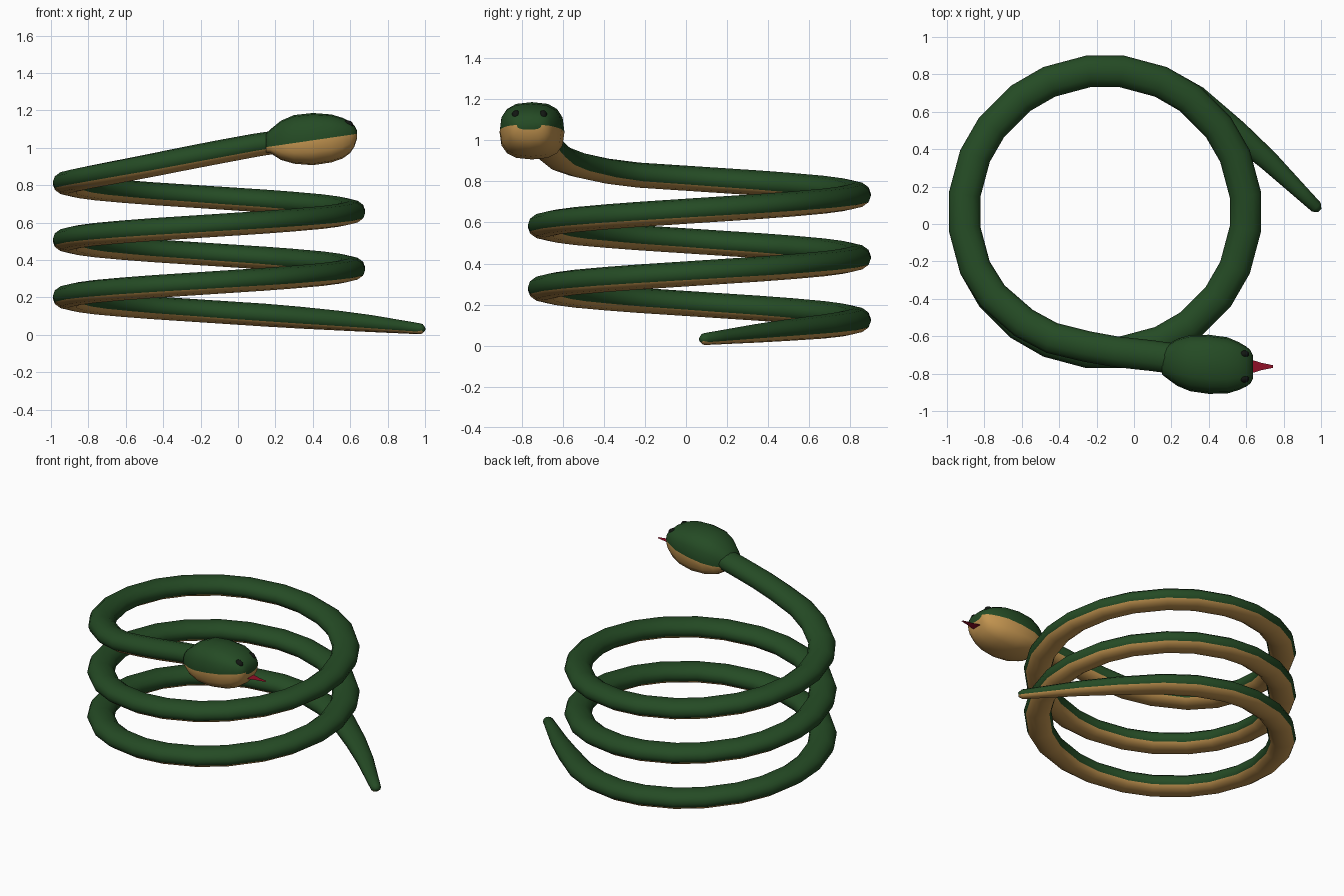
import bpy, bmesh
from math import sin, cos, pi, radians, copysign
from mathutils import Vector

if "Cube" in bpy.data.objects:
    bpy.data.objects.remove(bpy.data.objects["Cube"])


def material(name, rgb):
    m = bpy.data.materials.new(name)
    m.diffuse_color = (*rgb, 1)
    m.use_nodes = True
    m.node_tree.nodes["Principled BSDF"].inputs["Base Color"].default_value = m.diffuse_color
    return m


GREEN = material("green_scales", (0.018, 0.07, 0.018))
BELLY = material("tan_belly", (0.55, 0.30, 0.08))
BLACK = material("black", (0.006, 0.008, 0.006))
RED = material("red", (0.28, 0.005, 0.02))


def finish(bm, name, mats):
    bmesh.ops.recalc_face_normals(bm, faces=bm.faces)
    for f in bm.faces:
        f.smooth = True
    me = bpy.data.meshes.new(name)
    bm.to_mesh(me)
    bm.free()
    for m in mats:
        me.materials.append(m)
    ob = bpy.data.objects.new(name, me)
    bpy.context.collection.objects.link(ob)
    return ob


def loft(name, rings, belly):
    """Skin a list of vertex rings; face columns in belly get the tan material."""
    bm = bmesh.new()
    vr = [[bm.verts.new(p) for p in r] for r in rings]
    n = len(vr[0])
    for a, b in zip(vr, vr[1:]):
        for k in range(n):
            j = (k + 1) % n
            f = bm.faces.new((a[k], a[j], b[j], b[k]))
            f.material_index = 1 if k in belly else 0
    bm.faces.new(vr[0])
    bm.faces.new(vr[-1])
    return finish(bm, name, [GREEN, BELLY])


def ellipsoid(name, loc, scale, mat):
    bm = bmesh.new()
    bmesh.ops.create_uvsphere(bm, u_segments=16, v_segments=10, radius=1)
    for v in bm.verts:
        v.co = Vector(loc) + Vector([c * s for c, s in zip(v.co, scale)])
    return finish(bm, name, [mat])


# Body path: x, y, z, half width, half height (tail, coils, neck)
path = [(0.975, 0.09, 0.032, 0.033, 0.029), (0.64, 0.415, 0.068, 0.062, 0.05)]
for deg in range(60, 931, 30):
    t = radians(deg)
    path.append((-0.155 + 0.775 * cos(t), 0.065 + 0.775 * sin(t),
                 0.125 + 0.305 * (deg - 90) / 360, 0.085, 0.061))
path += [(-0.52, -0.59, 0.895, 0.085, 0.062), (-0.17, -0.675, 0.965, 0.082, 0.063),
         (0.17, -0.712, 1.028, 0.082, 0.062), (0.28, -0.735, 1.035, 0.08, 0.06)]

# Soften the path corners by cutting each one
P = [Vector(p) for p in path]
soft = [Vector((0.992, 0.073, 0.03, 0.014, 0.014)), P[0]]
for a, b in zip(P, P[1:]):
    soft += [a.lerp(b, 0.23), a.lerp(b, 0.77)]
soft.append(P[-1])

# Body
rings = []
for i, p in enumerate(soft):
    a, b = soft[max(i - 1, 0)], soft[min(i + 1, len(soft) - 1)]
    d = Vector((b - a)[:3]).normalized()
    side = d.cross(Vector((0, 0, 1))).normalized()
    up = side.cross(d)
    rings.append([Vector(p[:3]) + side * (p[3] * cos(k * pi / 6)) + up * (p[4] * sin(k * pi / 6))
                  for k in range(12)])
loft("body", rings, range(7, 11))

# Head sections: x, top, bottom, half width
sections = [(0.15, 1.075, 0.975, 0.07), (0.175, 1.10, 0.97, 0.088), (0.23, 1.145, 0.935, 0.125),
            (0.30, 1.175, 0.915, 0.15), (0.40, 1.186, 0.907, 0.158), (0.50, 1.178, 0.922, 0.15),
            (0.56, 1.16, 0.943, 0.128), (0.60, 1.14, 0.972, 0.107), (0.622, 1.12, 1.005, 0.09),
            (0.637, 1.09, 1.052, 0.06)]


def soften(v):
    return copysign(abs(v) ** 0.75, v) if abs(v) > 1e-6 else 0.0


rings = []
for x, top, bot, hw in sections:
    jaw = 1.005 + (x - 0.16) * 0.146
    yc = -0.735 - (x - 0.15) * 0.06
    ring = []
    for k in range(16):
        c, s = soften(cos(k * pi / 8)), soften(sin(k * pi / 8))
        ring.append((x, yc + hw * c, jaw + s * ((top - jaw) if s > 0 else (jaw - bot))))
    rings.append(ring)
loft("head", rings, range(8, 16))

# Eyes
for side, label in ((-1, "right"), (1, "left")):
    ellipsoid("eye_" + label, (0.585, -0.762 + side * 0.066, 1.12), (0.031, 0.021, 0.027), BLACK)

# Mouth slit
ellipsoid("mouth", (0.565, -0.762, 1.02), (0.062, 0.094, 0.006), BLACK)

# Tongue
bm = bmesh.new()
outline = [(0.57, 0.012), (0.635, 0.034), (0.68, 0.02), (0.743, 0.007)]
pts = [(x, -0.762 + w, 1.018) for x, w in outline]
pts += [(x, -0.762 - w, 1.018) for x, w in reversed(outline)]
bm.faces.new([bm.verts.new(p) for p in pts])
finish(bm, "tongue", [RED])
